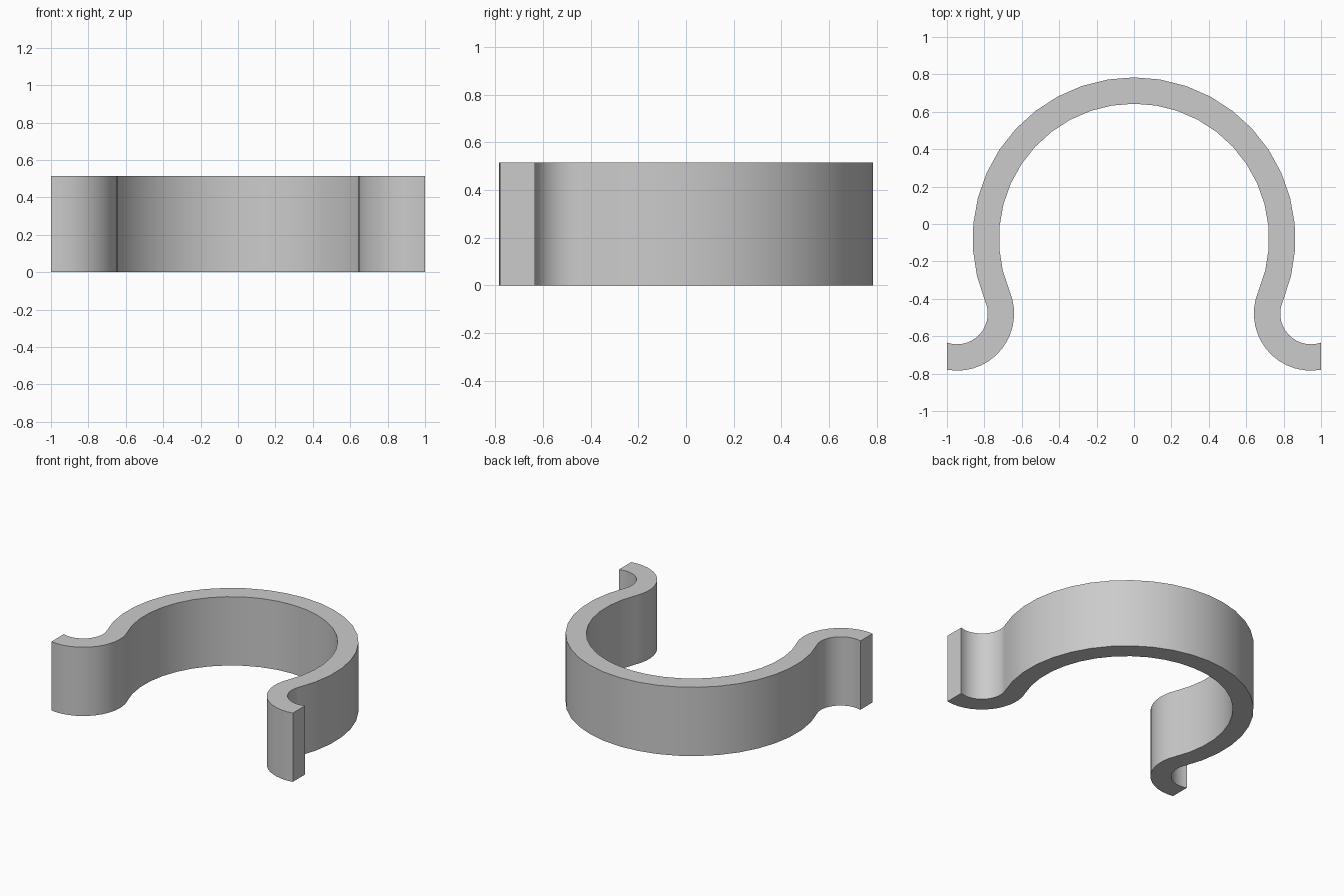
import bpy, bmesh, math

if "Cube" in bpy.data.objects:
    bpy.data.objects.remove(bpy.data.objects["Cube"])

HEIGHT = 0.515
RING_Y, RING_IN, RING_OUT = -0.079, 0.722, 0.863   # main ring
LIP_IN, LIP_OUT = 0.164, 0.305                     # flared lips
LIP_Y = -0.479
REACH = (RING_IN + RING_OUT + LIP_IN + LIP_OUT) / 2   # tangent centre distance
LIP_X = math.sqrt(REACH ** 2 - (LIP_Y - RING_Y) ** 2)
TANGENT = math.atan2(LIP_Y - RING_Y, LIP_X)


def polar(cx, cy, r, a):
    return cx + r * math.cos(a), cy + r * math.sin(a)


# Right half of the profile as (mouth side, outer side) pairs, from crown to lip end
RING_STEPS, LIP_STEPS = 12, 14
half = []
for i in range(RING_STEPS + 1):
    a = math.pi / 2 + (TANGENT - math.pi / 2) * i / RING_STEPS
    half.append((polar(0, RING_Y, RING_IN, a), polar(0, RING_Y, RING_OUT, a)))

# The lip curls the other way and is cut flat at x = 1
start = math.pi + TANGENT
end_big = 2 * math.pi - math.acos((1 - LIP_X) / LIP_OUT)
end_small = 2 * math.pi - math.acos((1 - LIP_X) / LIP_IN)
for i in range(1, LIP_STEPS + 1):
    t = i / LIP_STEPS
    half.append((polar(LIP_X, LIP_Y, LIP_OUT, start + (end_big - start) * t),
                 polar(LIP_X, LIP_Y, LIP_IN, start + (end_small - start) * t)))

# Mirror to the left side
pairs = [((-p[0], p[1]), (-q[0], q[1])) for p, q in reversed(half[1:])] + half

# Sweep the strip as a closed solid
bm = bmesh.new()
rows = []
for p, q in pairs:
    rows.append([bm.verts.new((x, y, z)) for (x, y), z in
                 ((p, 0), (q, 0), (q, HEIGHT), (p, HEIGHT))])
for a, b in zip(rows, rows[1:]):
    for k in range(4):
        n = (k + 1) % 4
        bm.faces.new((a[k], a[n], b[n], b[k]))
bm.faces.new(rows[0])
bm.faces.new(rows[-1])
bmesh.ops.recalc_face_normals(bm, faces=bm.faces)

mesh = bpy.data.meshes.new("spring_clip")
bm.to_mesh(mesh)
bm.free()
clip = bpy.data.objects.new("spring_clip", mesh)
bpy.context.collection.objects.link(clip)

grey = bpy.data.materials.new("light_grey")
grey.diffuse_color = (0.6, 0.6, 0.6, 1)
grey.use_nodes = True
grey.node_tree.nodes["Principled BSDF"].inputs["Base Color"].default_value = grey.diffuse_color
mesh.materials.append(grey)

# Smooth curved walls, sharp rims
bpy.context.view_layer.objects.active = clip
clip.select_set(True)
bpy.ops.object.shade_smooth_by_angle(angle=math.radians(30))
